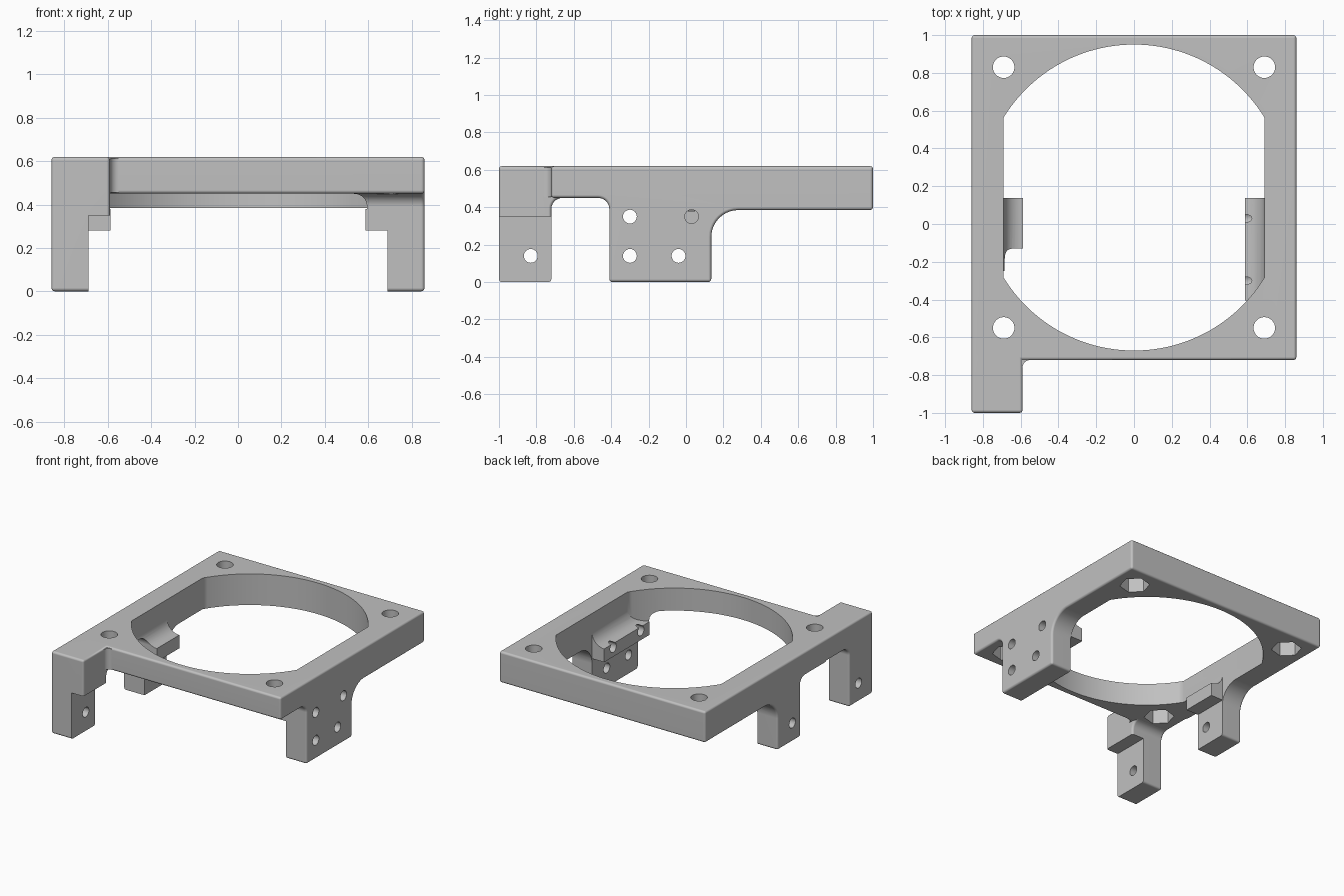
import bpy, bmesh
from math import pi, sin, cos, acos
from mathutils import Vector

if "Cube" in bpy.data.objects:
    bpy.data.objects.remove(bpy.data.objects["Cube"], do_unlink=True)

grey = bpy.data.materials.new("plain grey")
grey.use_nodes = True
grey.diffuse_color = (0.53, 0.53, 0.53, 1)
grey.node_tree.nodes["Principled BSDF"].inputs["Base Color"].default_value = (0.53, 0.53, 0.53, 1)


def arc(cx, cy, r, start, end, n=10):
    return [(cx + r * cos(start + (end - start) * i / n),
             cy + r * sin(start + (end - start) * i / n)) for i in range(n + 1)]


def prism(name, outline, axis, low, high):
    """Extrude a 2D outline along an axis; the outline uses the other two axes in order."""
    place = {"x": lambda a, b: (low, a, b),
             "y": lambda a, b: (a, low, b),
             "z": lambda a, b: (a, b, low)}[axis]
    direction = {"x": (1, 0, 0), "y": (0, 1, 0), "z": (0, 0, 1)}[axis]
    bm = bmesh.new()
    face = bm.faces.new([bm.verts.new(place(*p)) for p in outline])
    out = bmesh.ops.extrude_face_region(bm, geom=[face])
    moved = [g for g in out["geom"] if isinstance(g, bmesh.types.BMVert)]
    bmesh.ops.translate(bm, verts=moved, vec=Vector(direction) * (high - low))
    bmesh.ops.recalc_face_normals(bm, faces=bm.faces)
    mesh = bpy.data.meshes.new(name)
    bm.to_mesh(mesh)
    bm.free()
    mesh.materials.append(grey)
    obj = bpy.data.objects.new(name, mesh)
    bpy.context.collection.objects.link(obj)
    return obj


def rect(a0, a1, b0, b1):
    return [(a0, b0), (a1, b0), (a1, b1), (a0, b1)]


def apply(obj, mod):
    bpy.context.view_layer.objects.active = obj
    bpy.ops.object.modifier_apply(modifier=mod.name)


def soften(obj):
    bevel = obj.modifiers.new("soft edges", "BEVEL")
    bevel.width, bevel.segments = 0.016, 3
    bevel.limit_method, bevel.angle_limit = "ANGLE", pi / 3
    bevel.use_clamp_overlap = False
    apply(obj, bevel)
    return obj


def combine(obj, other, operation):
    mod = obj.modifiers.new("combine", "BOOLEAN")
    mod.operation, mod.solver, mod.object = operation, "EXACT", other
    apply(obj, mod)
    bpy.data.objects.remove(other, do_unlink=True)


# Plate and side legs, from one side profile
side = [(-0.72, 0.62), (-0.72, 0.45)]
side += arc(-0.47, 0.39, 0.06, pi / 2, 0)
side += [(-0.41, 0), (0.135, 0)]
side += arc(0.28, 0.24, 0.145, pi, pi / 2)
side += [(1, 0.385), (1, 0.62)]
frame = soften(prism("mounting_frame", side, "x", -0.86, 0.86))

# Round opening with flat sides, and clear space between the legs
flat = acos(0.69 / 0.81)
opening = arc(0, 0.14, 0.81, flat, pi - flat, 48) + arc(0, 0.14, 0.81, pi + flat, 2 * pi - flat, 48)
combine(frame, prism("inner_space", rect(-0.69, 0.69, -0.6, 0.4), "z", -0.1, 0.28), "DIFFERENCE")
combine(frame, prism("opening", opening, "z", -0.1, 0.8), "DIFFERENCE")

# Inner lips with a concave top
for s, front in ((1, -0.405), (-1, -0.25)):
    lip = [(0.75, 0.28), (0.587, 0.28)] + arc(0.587, 0.483, 0.103, -pi / 2, 0) + [(0.75, 0.483)]
    combine(frame, prism("lip", [(s * x, z) for x, z in lip], "y", front, 0.138), "UNION")

# Shorter left leg
gap = [(-0.6, -0.1), (-0.13, -0.1)] + arc(-0.19, 0.39, 0.06, 0, pi / 2) + [(-0.6, 0.45)]
combine(frame, prism("left_gap", gap, "x", -0.9, 0.3), "DIFFERENCE")

# Front corner pillar with a thinner foot, filleted into the plate
profile = [(-1, 0), (-0.72, 0)] + arc(-0.66, 0.39, 0.06, pi, pi / 2)
profile += [(-0.66, 0.62), (-1, 0.62)]
pillar = soften(prism("pillar", profile, "x", -0.86, -0.59))
combine(pillar, prism("foot_step", rect(-0.69, -0.5, -1.1, -0.6), "z", -0.1, 0.35), "DIFFERENCE")
combine(frame, pillar, "UNION")
corner = [(-0.61, -0.7), (-0.61, -0.76)] + arc(-0.55, -0.76, 0.04, pi, pi / 2) + [(-0.55, -0.7)]
combine(frame, prism("corner_fillet", corner, "z", 0.455, 0.612), "UNION")

# Plate screw holes with hexagonal nut pockets below
for x in (-0.69, 0.69):
    for y, under in ((0.83, 0.385), (-0.55, 0.45)):
        combine(frame, prism("hole", arc(x, y, 0.057, 0, 2 * pi, 32)[:-1], "z", 0.2, 0.8), "DIFFERENCE")
        pocket = arc(x, y, 0.105, pi / 4 * 3, pi / 4 * 11, 6)[:-1]
        combine(frame, prism("pocket", pocket, "z", under - 0.06, under + 0.11), "DIFFERENCE")

# Cross holes through the legs
for y, z, low, high in ((-0.3, 0.35, 0.5, 1), (0.03, 0.35, 0.5, 1), (-0.3, 0.14, 0.5, 1),
                        (-0.04, 0.14, 0.5, 1), (-0.04, 0.14, -1, -0.5), (-0.83, 0.14, -1, -0.5)):
    combine(frame, prism("hole", arc(y, z, 0.037, 0, 2 * pi, 24)[:-1], "x", low, high), "DIFFERENCE")

# Smooth curves, flat faces
bpy.ops.object.select_all(action="DESELECT")
frame.select_set(True)
bpy.context.view_layer.objects.active = frame
bpy.ops.object.shade_smooth_by_angle(angle=pi / 5)
weighted = frame.modifiers.new("flat face shading", "WEIGHTED_NORMAL")
weighted.keep_sharp = True
